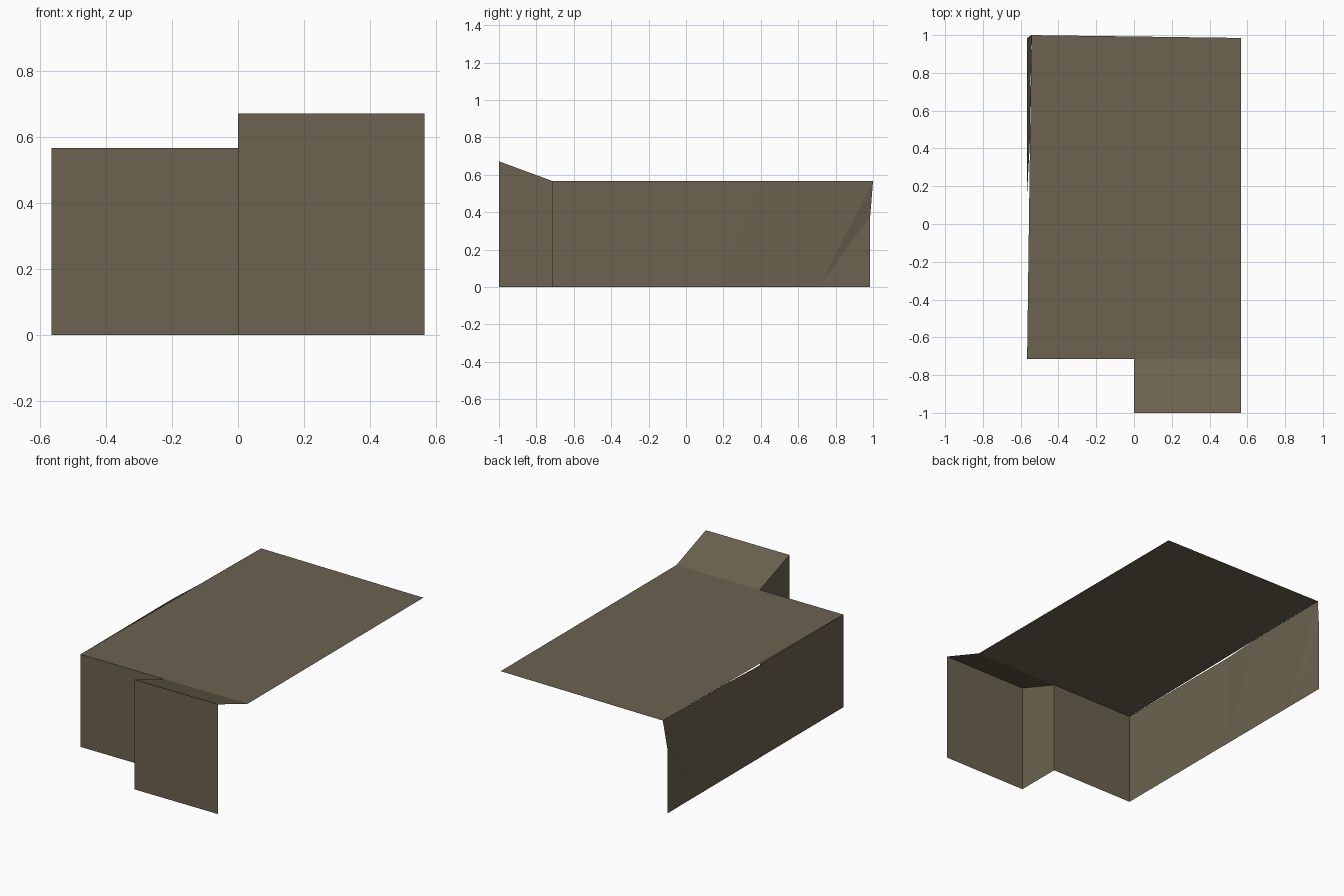
import bpy

if "Cube" in bpy.data.objects:
    bpy.data.objects.remove(bpy.data.objects["Cube"])

W = 0.566          # half width
Y0, YS, YB = -1.0, -0.715, 0.985   # porch front, main front, back
H, HP = 0.567, 0.672               # roof height, raised front height

mat = bpy.data.materials.new("brown_board")
mat.diffuse_color = (0.150, 0.122, 0.078, 1)
mat.use_nodes = True
mat.node_tree.nodes["Principled BSDF"].inputs["Base Color"].default_value = mat.diffuse_color


def sheet(name, verts, faces):
    """Open single-sided panel made from flat faces."""
    me = bpy.data.meshes.new(name)
    me.from_pydata(verts, [], faces)
    me.materials.append(mat)
    me.update()
    ob = bpy.data.objects.new(name, me)
    bpy.context.collection.objects.link(ob)
    return ob


# Flat main roof, slightly skewed along its left and back edges
sheet("main_roof",
      [(-W, YS, H), (0, YS, H), (W, YS, H), (W, YB, H), (-0.543, 1.0, H)],
      [(0, 1, 2, 3, 4)])

# Roof over the projecting front, rising forwards
sheet("sloped_roof",
      [(0, Y0, HP), (W, Y0, HP), (W, YS, H), (0, YS, H)],
      [(0, 1, 2, 3)])

# Front wall on the left, step wall, and projecting front wall
sheet("front_walls",
      [(-W, YS, 0), (0, YS, 0), (0, Y0, 0), (W, Y0, 0),
       (-W, YS, H), (0, YS, H), (0, Y0, HP), (W, Y0, HP)],
      [(i, i + 1, i + 5, i + 4) for i in range(3)])

# Left wall: straight at first, then the top leans in to meet the roof edge
sheet("left_wall",
      [(-W, YS, 0), (-W, 0.16, 0), (-W, 0.42, 0), (-W, 0.71, 0), (-W, YB, 0),
       (-W, YS, H), (-W, 0.16, H), (-0.552, 0.42, H), (-0.548, 0.71, H),
       (-0.543, 1.0, H), (-W, YB, 0.38)],
      [(0, 5, 6, 1), (1, 6, 7), (1, 7, 2), (2, 7, 8), (2, 8, 3),
       (3, 8, 9), (3, 9, 10), (3, 10, 4)])
